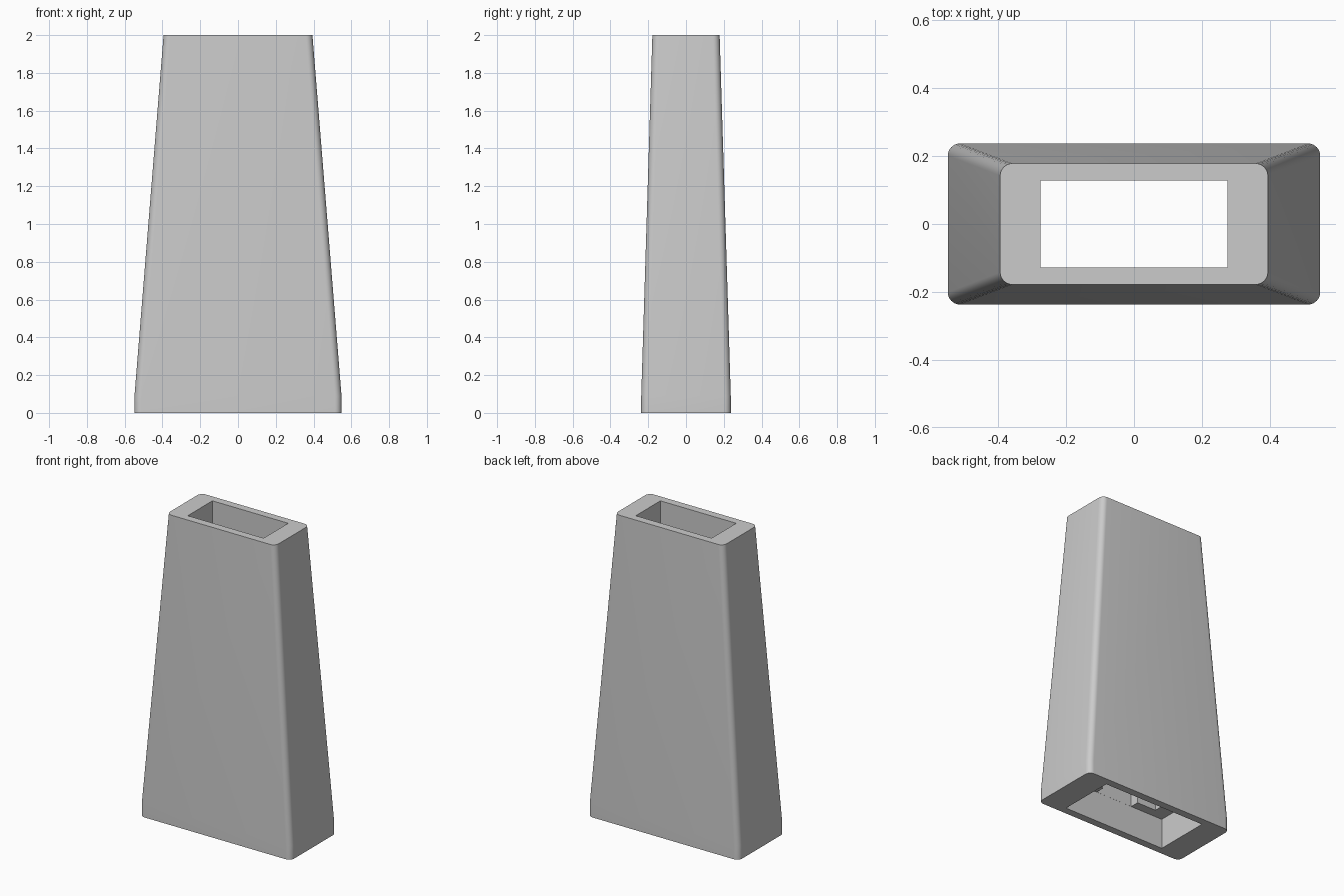
import bpy, bmesh, math

if "Cube" in bpy.data.objects:
    bpy.data.objects.remove(bpy.data.objects["Cube"], do_unlink=True)

grey = bpy.data.materials.new("plain grey")
grey.use_nodes = True
grey.diffuse_color = (0.6, 0.6, 0.6, 1)
grey.node_tree.nodes["Principled BSDF"].inputs["Base Color"].default_value = (0.6, 0.6, 0.6, 1)


def rounded_ring(bm, hx, hy, r, z, steps=8):
    """One horizontal rounded rectangle of vertices."""
    ring = []
    for k, (sx, sy) in enumerate([(1, 1), (-1, 1), (-1, -1), (1, -1)]):
        for i in range(steps + 1):
            a = (k + i / steps) * math.pi / 2
            ring.append(bm.verts.new((sx * (hx - r) + r * math.cos(a),
                                      sy * (hy - r) + r * math.sin(a), z)))
    return ring


def box_cutter(name, sx, sy, z0, z1):
    bpy.ops.mesh.primitive_cube_add(size=1, location=(0, 0, (z0 + z1) / 2))
    ob = bpy.context.object
    ob.name = name
    ob.scale = (sx, sy, z1 - z0)
    bpy.ops.object.transform_apply(location=False, rotation=False, scale=True)
    return ob


# Tapered outer body with a short straight foot
bm = bmesh.new()
rings = [rounded_ring(bm, hx, hy, 0.036, z)
         for hx, hy, z in [(0.548, 0.237, 0), (0.548, 0.237, 0.09), (0.394, 0.178, 2)]]
n = len(rings[0])
for low, high in zip(rings, rings[1:]):
    for i in range(n):
        j = (i + 1) % n
        bm.faces.new((low[i], low[j], high[j], high[i]))
bm.faces.new(rings[-1])
bm.faces.new(rings[0][::-1])
mesh = bpy.data.meshes.new("tapered_sleeve")
bm.to_mesh(mesh)
bm.free()
sleeve = bpy.data.objects.new("tapered_sleeve", mesh)
bpy.context.collection.objects.link(sleeve)
mesh.materials.append(grey)

# Through channel, wider pocket in the foot, and side slots above the pocket
cutters = [box_cutter("channel_cutter", 0.55, 0.255, -0.1, 2.1),
           box_cutter("pocket_cutter", 0.75, 0.375, -0.1, 0.2),
           box_cutter("slot_cutter", 0.27, 0.374, 0.1, 0.5)]
bpy.ops.object.select_all(action="DESELECT")
sleeve.select_set(True)
bpy.context.view_layer.objects.active = sleeve
for cutter in cutters:
    cut = sleeve.modifiers.new(cutter.name, "BOOLEAN")
    cut.operation = "DIFFERENCE"
    cut.solver = "EXACT"
    cut.object = cutter
    bpy.ops.object.modifier_apply(modifier=cut.name)
for cutter in cutters:
    bpy.data.objects.remove(cutter, do_unlink=True)

bpy.ops.object.shade_smooth_by_angle(angle=math.radians(30))
